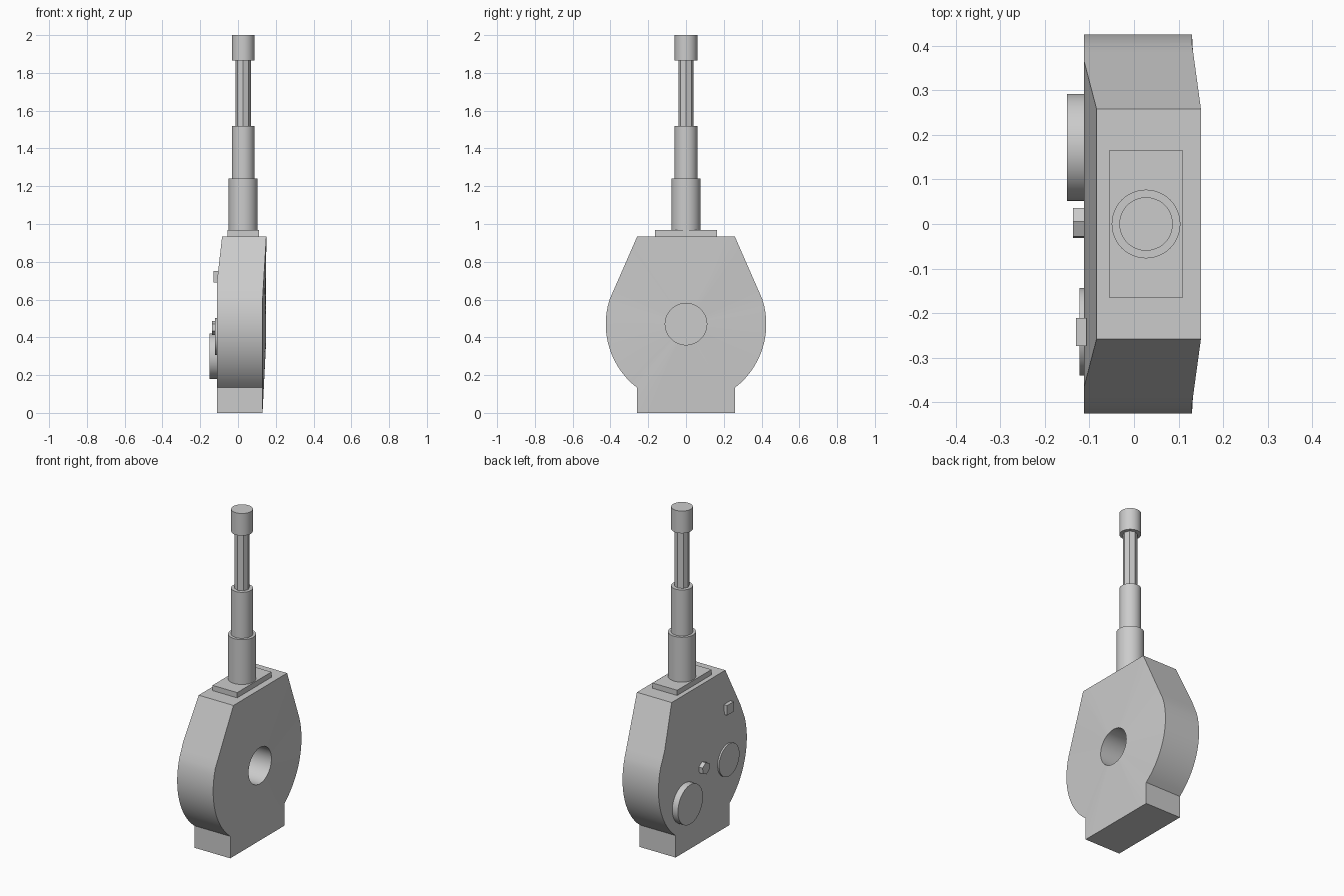
import bpy, bmesh
from math import radians, sin, cos, pi
from mathutils import Vector, Matrix

old = bpy.data.objects.get("Cube")
if old:
    bpy.data.objects.remove(old, do_unlink=True)

grey = bpy.data.materials.new("plain grey")
grey.use_nodes = True
grey.diffuse_color = (0.6, 0.6, 0.6, 1)
grey.node_tree.nodes["Principled BSDF"].inputs["Base Color"].default_value = (0.6, 0.6, 0.6, 1)


def finish(bm, name):
    bmesh.ops.recalc_face_normals(bm, faces=bm.faces)
    mesh = bpy.data.meshes.new(name)
    bm.to_mesh(mesh)
    bm.free()
    mesh.materials.append(grey)
    obj = bpy.data.objects.new(name, mesh)
    bpy.context.collection.objects.link(obj)
    bpy.ops.object.select_all(action='DESELECT')
    obj.select_set(True)
    bpy.context.view_layer.objects.active = obj
    bpy.ops.object.shade_smooth_by_angle(angle=radians(30))
    return obj


def box(name, low, high):
    low, high = Vector(low), Vector(high)
    bm = bmesh.new()
    bmesh.ops.create_cube(bm, size=1, matrix=Matrix.Translation((low + high) / 2)
                          @ Matrix.Diagonal((*(high - low), 1)))
    return finish(bm, name)


def cylinder(name, start, end, radius, sides=48, spin=0):
    start, end = Vector(start), Vector(end)
    axis = end - start
    turn = axis.to_track_quat('Z', 'Y').to_matrix().to_4x4()
    bm = bmesh.new()
    bmesh.ops.create_cone(bm, cap_ends=True, segments=sides, radius1=radius, radius2=radius,
                          depth=axis.length, matrix=Matrix.Translation((start + end) / 2)
                          @ turn @ Matrix.Rotation(spin, 4, 'Z'))
    return finish(bm, name)


# Housing outline in (y, z): neck, round belly, tapering shoulders
MID, BELLY, HOLE = 0.47, 0.425, 0.11
BEND, TOP = 0.69, 0.935


def split(a, b, count):
    a, b = Vector(a), Vector(b)
    return [a.lerp(b, i / count) for i in range(count)]


lowest, highest = radians(-52.3), radians(18)
arc = [Vector((BELLY * cos(t), MID + BELLY * sin(t)))
       for t in (lowest + (highest - lowest) * i / 14 for i in range(14))]
shoulder = Vector((BELLY * cos(highest), MID + BELLY * sin(highest)))
top_corner = Vector((0.258, TOP))
bend_point = shoulder.lerp(top_corner, (BEND - shoulder.y) / (TOP - shoulder.y))
half = ([Vector((0.26, 0))] + arc + split(shoulder, bend_point, 2)
        + split(bend_point, top_corner, 4) + [top_corner])
mirror = [Vector((-p.x, p.y)) for p in reversed(half)]
outline = (half + split(half[-1], mirror[0], 8)[1:]
           + mirror + split(mirror[-1], half[0], 8)[1:])


def bulged_x(p):
    return 0.13 + 0.02 * max(0, (p.y - shoulder.y) / (TOP - shoulder.y))


def flat_x(p):
    return -0.112 + 0.028 * max(0, (p.y - BEND) / (TOP - BEND))


bm = bmesh.new()
near, far, rim, floor = [], [], [], []
for p in outline:
    ray = (p - Vector((0, MID))).normalized() * HOLE
    near.append(bm.verts.new((bulged_x(p), p.x, p.y)))
    far.append(bm.verts.new((flat_x(p), p.x, p.y)))
    rim.append(bm.verts.new((0.148, ray.x, MID + ray.y)))
    floor.append(bm.verts.new((-0.09, ray.x, MID + ray.y)))
# Outer wall, bulged side with its round recess, and recess wall
for first, second in ((far, near), (near, rim), (rim, floor)):
    for i in range(len(outline)):
        j = (i + 1) % len(outline)
        bm.faces.new((first[i], first[j], second[j], second[i]))
bm.faces.new(floor)
# Flat side, folded inward at the shoulders
bm.faces.new([v for v in far if v.co.z < BEND + 0.001])
bm.faces.new([v for v in far if v.co.z > BEND - 0.001])
finish(bm, "housing")

# Telescopic mast on its mounting plate
MAST_X = 0.027
box("mast_plate", (-0.056, -0.165, 0.93), (0.11, 0.165, 0.967))
stages = [("lower_tube", 0.96, 1.24, 0.077, 48), ("middle_tube", 1.235, 1.52, 0.06, 48),
          ("upper_rod", 1.515, 1.87, 0.041, 8), ("mast_cap", 1.865, 2.0, 0.06, 48)]
for name, low, high, radius, sides in stages:
    cylinder(name, (MAST_X, 0, low), (MAST_X, 0, high), radius, sides)

# Controls on the flat side: name, y, z, outer x, radius, sides
controls = [("large_dial", 0.172, 0.3, -0.15, 0.12, 48),
            ("small_dial", -0.242, 0.405, -0.122, 0.098, 48),
            ("hex_knob", 0.002, 0.45, -0.137, 0.037, 6)]
for name, y, z, x, radius, sides in controls:
    cylinder(name, (-0.1, y, z), (x, y, z), radius, sides, 0.1)
box("switch_block", (-0.13, -0.274, 0.69), (-0.107, -0.211, 0.75))
